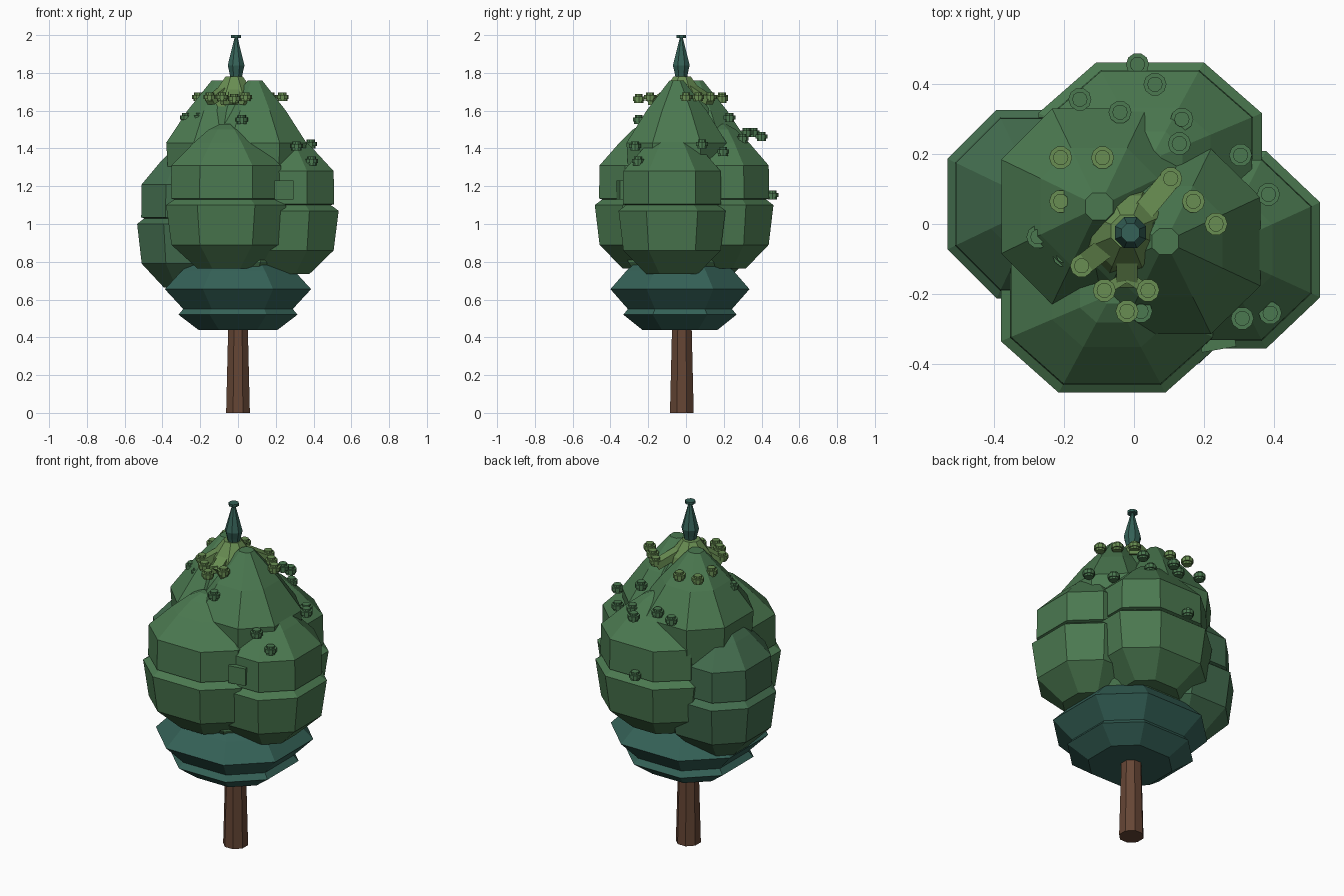
import bpy, bmesh
from math import sin, cos, pi, radians, hypot, atan2
from mathutils import Vector

if "Cube" in bpy.data.objects:
    bpy.data.objects.remove(bpy.data.objects["Cube"])


def material(name, rgb):
    m = bpy.data.materials.new(name)
    m.diffuse_color = (*rgb, 1)
    m.use_nodes = True
    m.node_tree.nodes["Principled BSDF"].inputs["Base Color"].default_value = m.diffuse_color
    return m


BARK = material("bark", (0.13, 0.06, 0.035))
TEAL = material("teal_leaf", (0.035, 0.12, 0.095))
GREEN = material("green_leaf", (0.07, 0.19, 0.08))
DARK = material("dark_leaf", (0.055, 0.15, 0.075))
LIGHT = material("light_leaf", (0.14, 0.27, 0.085))


def ngon(n, turn=0):
    return [(cos(turn + 2 * pi * i / n), sin(turn + 2 * pi * i / n)) for i in range(n)]


# Rounded-square octagon used for the skirt and every leaf clump
K = 0.48
OCT = [(1, -K), (1, K), (K, 1), (-K, 1), (-1, K), (-1, -K), (-K, -1), (K, -1)]


def loft(name, section, profile, centre, mat, sx=1.0, sy=1.0):
    """Stack scaled copies of a section along a (z, radius) profile, capped."""
    bm = bmesh.new()
    rings = [[bm.verts.new((centre[0] + x * r * sx, centre[1] + y * r * sy, z))
              for x, y in section] for z, r in profile]
    n = len(section)
    for a, b in zip(rings, rings[1:]):
        for i in range(n):
            bm.faces.new((a[i], a[(i + 1) % n], b[(i + 1) % n], b[i]))
    bm.faces.new(rings[0][::-1])
    bm.faces.new(rings[-1])
    bmesh.ops.recalc_face_normals(bm, faces=bm.faces)
    me = bpy.data.meshes.new(name)
    bm.to_mesh(me)
    bm.free()
    me.materials.append(mat)
    ob = bpy.data.objects.new(name, me)
    bpy.context.collection.objects.link(ob)
    return ob


def shift(profile, dz):
    return [(z + dz, r) for z, r in profile]


# Trunk
loft("trunk", ngon(8, pi / 8), [(0, 0.068), (0.5, 0.055)], (0, -0.022), BARK)

# Two-layer lower skirt
loft("skirt", OCT,
     [(0.44, 0.21), (0.52, 0.315), (0.55, 0.29), (0.655, 0.387), (0.75, 0.3), (0.84, 0.2)],
     (0, -0.032), TEAL, 1, 0.951)

# Inner core filling the gaps between clumps
loft("leaf_core", ngon(8, pi / 8),
     [(0.74, 0.27), (0.8, 0.31), (1.3, 0.28), (1.6, 0.16), (1.74, 0.06)], (0, -0.02), GREEN)

# Four two-tier lower clumps: each tier overhangs the ledge below it
LOWER = [(0.765, 0.48), (0.89, 0.91), (1.1, 1.0), (1.13, 0.86), (1.135, 0.92), (1.31, 0.91),
         (1.43, 0.54), (1.5, 0.29), (1.53, 0.1)]
for name, c, sx, sy, dz, mat in [
        ("front_clump", (-0.063, -0.2), 0.318, 0.283, 0, GREEN),
        ("right_clump", (0.235, -0.074), 0.298, 0.283, -0.03, GREEN),
        ("left_clump", (-0.264, 0.057), 0.27, 0.27, -0.1, DARK),
        ("back_clump", (0.046, 0.183), 0.32, 0.28, 0, GREEN)]:
    loft(name, OCT, shift(LOWER, dz), c, mat, sx, sy)

# Two upper clumps
UPPER = [(1.12, 0.65), (1.21, 0.95), (1.43, 1.0), (1.6, 0.6), (1.76, 0.14)]
loft("upper_left_clump", OCT, UPPER, (-0.1, 0.05), GREEN, 0.28, 0.28)
loft("upper_right_clump", OCT, UPPER, (0.09, -0.05), GREEN, 0.272, 0.265)

# Light crown and its drooping arms
CROWN = Vector((-0.02, -0.02, 1.75))
loft("crown", ngon(8, pi / 8), [(1.62, 0.13), (1.7, 0.11), (1.78, 0.05)], CROWN, LIGHT)


def arm(a, b, w=0.05):
    d = b - a
    bpy.ops.mesh.primitive_cube_add(size=1, location=(a + b) / 2)
    ob = bpy.context.object
    ob.name = "crown_arm"
    ob.scale = (d.length, w, 0.04)
    ob.rotation_euler = (0, -atan2(d.z, hypot(d.x, d.y)), atan2(d.y, d.x))
    ob.data.materials.append(LIGHT)


for x, y in [(0.105, 0.13), (-0.15, -0.12), (-0.02, -0.17)]:
    arm(CROWN, Vector((x, y, 1.65)), 0.06)
for x in (-0.085, 0.04):
    arm(Vector((-0.02, -0.15, 1.66)), Vector((x, -0.19, 1.65)), 0.03)

# Small knob buds: stem, wide disc and a narrower cap on top
BUD = [(-0.03, 0.026), (-0.018, 0.026), (-0.018, 0.033), (0.004, 0.033),
       (0.004, 0.022), (0.017, 0.022)]
LIGHT_BUDS = [(0.235, 0, 1.68), (0.17, 0.065, 1.68), (0.105, 0.13, 1.68),
              (-0.09, 0.19, 1.67), (-0.21, 0.19, 1.68), (-0.21, 0.065, 1.68),
              (-0.15, -0.12, 1.68), (-0.085, -0.19, 1.68), (0.04, -0.19, 1.68),
              (-0.02, -0.25, 1.67)]
GREEN_BUDS = [(0.01, 0.457, 1.16), (0.06, 0.4, 1.47), (-0.155, 0.357, 1.49),
              (-0.04, 0.32, 1.49), (0.137, 0.3, 1.46), (0.13, 0.23, 1.57),
              (0.305, 0.197, 1.39), (0.385, 0.085, 1.43), (-0.275, -0.037, 1.57),
              (-0.2, -0.09, 1.57), (0.02, -0.25, 1.56), (0.31, -0.27, 1.42),
              (0.39, -0.255, 1.34)]
for buds, mat in ((LIGHT_BUDS, LIGHT), (GREEN_BUDS, GREEN)):
    for x, y, z in buds:
        loft("bud", ngon(10), shift(BUD, z), (x, y), mat)

# Square bud on the front right
bpy.ops.mesh.primitive_cube_add(size=0.1, location=(0.235, -0.31, 1.18),
                                rotation=(0, 0, radians(10)))
bpy.context.object.name = "square_bud"
bpy.context.object.data.materials.append(GREEN)

# Spire with flat cap
loft("spire", ngon(8, pi / 8),
     [(1.76, 0.03), (1.8, 0.038), (1.84, 0.048), (1.985, 0.009), (1.985, 0.028), (2.0, 0.028)],
     (-0.01, -0.025), TEAL)
